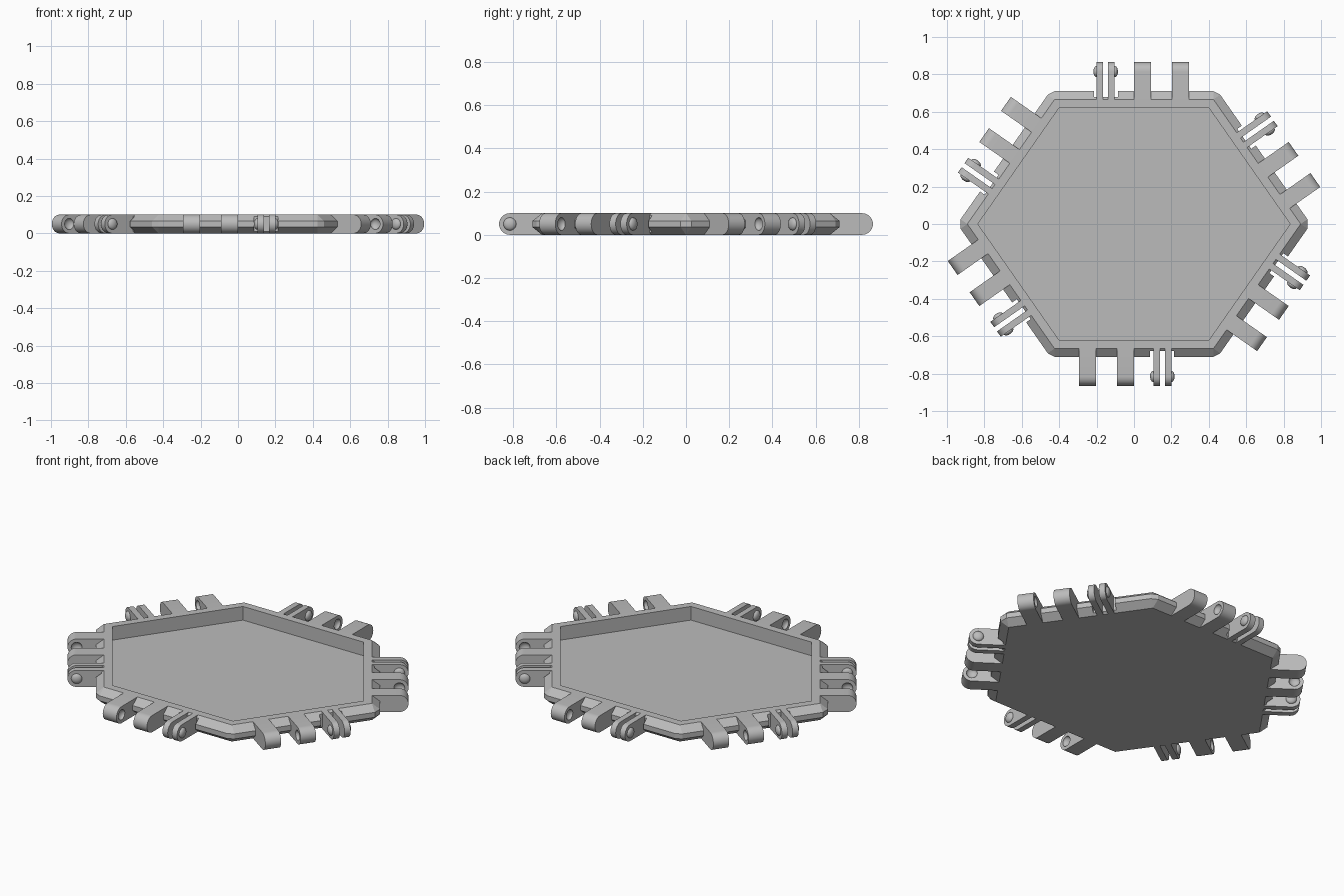
import bpy, bmesh, math
from mathutils import Matrix, Vector

if "Cube" in bpy.data.objects:
    bpy.data.objects.remove(bpy.data.objects["Cube"], do_unlink=True)

grey = bpy.data.materials.new("plain_grey")
grey.use_nodes = True
COLOUR = (0.5, 0.5, 0.5, 1)
grey.diffuse_color = COLOUR
grey.node_tree.nodes["Principled BSDF"].inputs["Base Color"].default_value = COLOUR

HEIGHT = 0.1
RADIUS = HEIGHT / 2
RIDGE, RIM, NOTCH, HINGE = 0.046, 0.09, 0.06, 0.195   # distances out from the pocket wall
FLOOR = 0.018

# Six sides: name, outward angle, pocket wall distance, hinge offset along the side
SIDES = [
    ("back", 90, 0.62, 0), ("left_back", 35, 0.684, 0.115),
    ("left_front", -35, 0.684, -0.115), ("front", -90, 0.62, 0),
    ("right_front", -145, 0.684, 0.115), ("right_back", 145, 0.684, -0.115),
]


def normal(angle):
    return Vector((math.cos(math.radians(angle)), math.sin(math.radians(angle)), 0))


def side_matrix(angle, dist, shift):
    """Local x runs along the side, local y points outward."""
    n = normal(angle)
    t = Vector((n.y, -n.x, 0))
    m = Matrix((t, n, Vector((0, 0, 1)))).transposed().to_4x4()
    m.translation = n * dist + t * shift
    return m


def finish(bm, name, smooth=True):
    bmesh.ops.recalc_face_normals(bm, faces=bm.faces)
    mesh = bpy.data.meshes.new(name)
    bm.to_mesh(mesh)
    bm.free()
    mesh.materials.append(grey)
    ob = bpy.data.objects.new(name, mesh)
    bpy.context.collection.objects.link(ob)
    if smooth:
        shade(ob)
    return ob


def activate(ob):
    bpy.ops.object.select_all(action='DESELECT')
    ob.select_set(True)
    bpy.context.view_layer.objects.active = ob


def shade(ob):
    activate(ob)
    bpy.ops.object.shade_smooth_by_angle(angle=math.radians(30))


def cut(ob, cutter):
    cutter.hide_render = True
    mod = ob.modifiers.new("cut", 'BOOLEAN')
    mod.operation = 'DIFFERENCE'
    mod.solver = 'EXACT'
    mod.object = cutter
    activate(ob)
    bpy.ops.object.modifier_apply(modifier=mod.name)
    bpy.data.objects.remove(cutter, do_unlink=True)


def add_lug(bm, m, x0, x1, y0):
    """Flat bar with a half-round outer end, extruded along the side."""
    profile = [(y0, 0), (y0, HEIGHT)]
    steps = 16
    for i in range(steps + 1):
        a = math.pi / 2 - math.pi * i / steps
        profile.append((HINGE + RADIUS * math.cos(a), RADIUS + RADIUS * math.sin(a)))
    rings = [[bm.verts.new(m @ Vector((x, y, z))) for y, z in profile] for x in (x0, x1)]
    bm.faces.new(rings[0])
    bm.faces.new(rings[1])
    for i in range(len(profile)):
        j = (i + 1) % len(profile)
        bm.faces.new((rings[0][i], rings[0][j], rings[1][j], rings[1][i]))


def add_button(bm, m, x, height=0.017, radius=0.03):
    """Flattened sphere centred on a lug face."""
    place = m @ Matrix.Translation((x, HINGE, RADIUS))
    turn = Matrix.Rotation(math.pi / 2, 4, 'Y')
    size = Matrix.Diagonal((height, radius, radius, 1))
    bmesh.ops.create_uvsphere(bm, u_segments=20, v_segments=12, radius=1,
                              matrix=place @ size @ turn)


def corner(a, b, offset):
    """Meeting point of two neighbouring side lines."""
    n1, n2 = normal(a[1]), normal(b[1])
    d1, d2 = a[2] + offset, b[2] + offset
    det = n1.x * n2.y - n1.y * n2.x
    return Vector(((d1 * n2.y - d2 * n1.y) / det, (n1.x * d2 - n2.x * d1) / det, 0))


# Tray: hexagonal pan with a chamfered rim and clipped outer corners
def ring(bm, base, out, z):
    verts = []
    for i, a in enumerate(SIDES):
        b = SIDES[(i + 1) % len(SIDES)]
        p = corner(a, b, base)
        if out == 0:
            verts += [bm.verts.new((p.x, p.y, z)) for _ in range(2)]
            continue
        for s in (a, b):
            q = p + normal(s[1]) * out
            verts.append(bm.verts.new((q.x, q.y, z)))
    return verts


bm = bmesh.new()
lip = RIM - RIDGE
rings = [ring(bm, *r) for r in (
    (RIDGE, 0, 0), (RIDGE, lip, 0.035), (RIDGE, lip, 0.065),
    (RIDGE, 0, HEIGHT), (0, 0, HEIGHT), (0, 0, FLOOR))]
for low, high in zip(rings, rings[1:]):
    for i in range(len(low)):
        j = (i + 1) % len(low)
        bm.faces.new((low[i], low[j], high[j], high[i]))
bm.faces.new(rings[0])
bm.faces.new(rings[-1])
bmesh.ops.remove_doubles(bm, verts=bm.verts, dist=0.0001)
tray = finish(bm, "tray", smooth=False)

# Rim notches behind the clips
bm = bmesh.new()
for name, *side in SIDES:
    box = Matrix.Translation((-0.15, NOTCH + 0.05, RADIUS)) @ Matrix.Diagonal((0.13, 0.1, 0.2, 1))
    bmesh.ops.create_cube(bm, size=1, matrix=side_matrix(*side) @ box)
cut(tray, finish(bm, "notch_cutter", smooth=False))

for name, *side in SIDES:
    m = side_matrix(*side)

    # Pair of wide bars with dimples facing each other
    bm = bmesh.new()
    add_lug(bm, m, 0, 0.09, RIDGE - 0.001)
    add_lug(bm, m, 0.203, 0.294, RIDGE - 0.001)
    bars = finish(bm, name + "_hinge_bars", smooth=False)
    bm = bmesh.new()
    for x in (0.09, 0.203):
        add_button(bm, m, x, height=0.02)
    cut(bars, finish(bm, name + "_dimple_cutter", smooth=False))
    shade(bars)

    # Split clip
    bm = bmesh.new()
    add_lug(bm, m, -0.2, -0.165, RIDGE)
    add_lug(bm, m, -0.138, -0.103, RIDGE)
    finish(bm, name + "_clip_plates")

    # Snap buttons on the clip's outer faces
    bm = bmesh.new()
    for x in (-0.2, -0.103):
        add_button(bm, m, x)
    finish(bm, name + "_snap_buttons")
